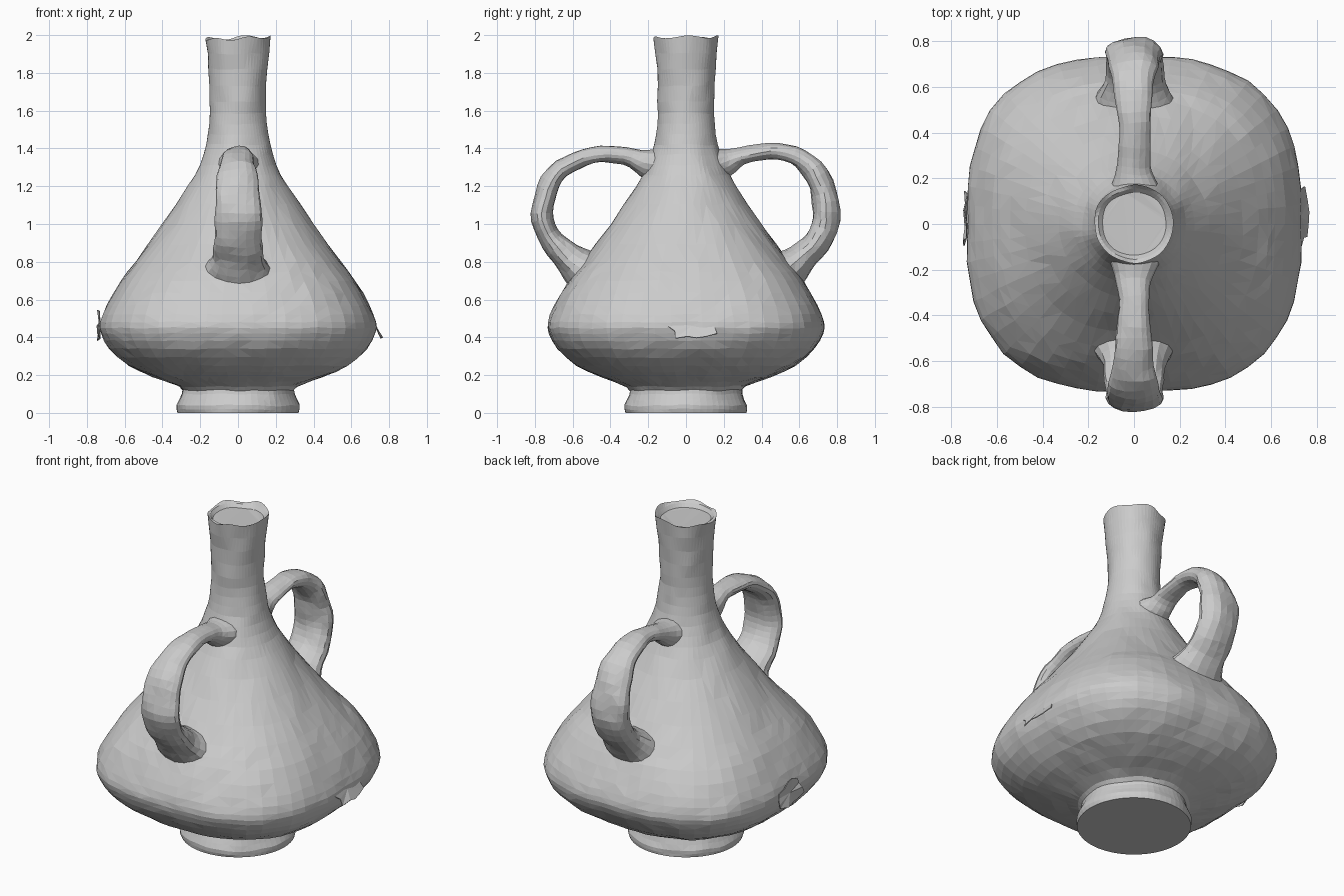
import bpy, bmesh, math, random
from mathutils import Vector, noise

random.seed(4)
if "Cube" in bpy.data.objects:
    bpy.data.objects.remove(bpy.data.objects["Cube"])

clay = bpy.data.materials.new("grey clay")
clay.use_nodes = True
colour = (0.6, 0.6, 0.6, 1)
clay.diffuse_color = colour
shader = clay.node_tree.nodes["Principled BSDF"]
shader.inputs["Base Color"].default_value = colour
shader.inputs["Roughness"].default_value = 0.8


def smooth_path(points, steps):
    """Catmull-Rom curve through points of any dimension."""
    pts = [Vector(p) for p in points]
    pts = [pts[0] * 2 - pts[1]] + pts + [pts[-1] * 2 - pts[-2]]
    out = []
    for a, b, c, d in zip(pts, pts[1:], pts[2:], pts[3:]):
        for i in range(steps):
            t = i / steps
            out.append((b * 2 + (c - a) * t + (a * 2 - b * 5 + c * 4 - d) * t ** 2
                        + (b * 3 - a - c * 3 + d) * t ** 3) / 2)
    return out + [pts[-2]]


def loft(name, rings, wobble):
    """Skin a list of point rings, cap the ends and add a hand-formed unevenness."""
    bm = bmesh.new()
    loops = [[bm.verts.new(p) for p in ring] for ring in rings]
    n = len(loops[0])
    for low, high in zip(loops, loops[1:]):
        for i in range(n):
            j = (i + 1) % n
            bm.faces.new((low[i], low[j], high[j], high[i]))
    bm.faces.new(loops[0])
    bm.faces.new(loops[-1])
    for v in bm.verts:
        if v.co.z > 0.01:
            v.co += noise.noise_vector(v.co * 9) * wobble
    bmesh.ops.recalc_face_normals(bm, faces=bm.faces)
    bmesh.ops.triangulate(bm, faces=bm.faces)
    return finish(name, bm)


def finish(name, bm):
    mesh = bpy.data.meshes.new(name)
    bm.to_mesh(mesh)
    bm.free()
    mesh.materials.append(clay)
    obj = bpy.data.objects.new(name, mesh)
    bpy.context.collection.objects.link(obj)
    return obj


# Vase body: rounded-square at the belly, round at the foot and neck
profile = [(.32, 0), (.325, .04), (.3, .1), (.315, .14), (.45, .19), (.58, .25),
           (.68, .34), (.725, .42), (.73, .48), (.695, .57), (.62, .7), (.545, .8),
           (.4, 1), (.265, 1.2), (.205, 1.31), (.168, 1.42), (.152, 1.53),
           (.148, 1.65), (.155, 1.82), (.173, 1.985)]
SIDES = 56
rings = []
outer = smooth_path(profile, 2)
for r, z in outer + [Vector((.157, 1.975)), Vector((.14, 1.955))]:
    blend = min(1, max(0, (r - .35) / .3))
    power = 2 + .75 * blend
    ring = []
    for i in range(SIDES):
        a = math.tau * i / SIDES
        c, s = math.cos(a), math.sin(a)
        k = r / (abs(c) ** power + abs(s) ** power) ** (1 / power)
        # chipped lip
        lip = .014 * math.sin(3 * a + 1) * math.cos(2 * a) if z > 1.98 else 0
        ring.append((k * c, k * s, z + lip))
    rings.append(ring)
loft("vase_body", rings, .008)

# Handles: (distance out, height, half width, half thickness)
back = [(.1, 1.3, .13, .1), (.21, 1.325, .09, .075), (.3, 1.36, .07, .047),
        (.44, 1.385, .072, .043), (.57, 1.365, .085, .05), (.67, 1.29, .105, .06),
        (.73, 1.16, .12, .07), (.742, 1.02, .125, .075), (.69, .9, .125, .072),
        (.61, .82, .14, .085), (.52, .74, .19, .12)]
front = [(.1, 1.3, .13, .1), (.22, 1.325, .09, .07), (.32, 1.36, .07, .045),
         (.45, 1.37, .075, .042), (.58, 1.34, .085, .045), (.69, 1.26, .105, .052),
         (.75, 1.14, .12, .058), (.757, 1.02, .125, .06), (.71, .91, .125, .062),
         (.62, .82, .14, .085), (.52, .74, .19, .12)]


def make_handle(name, points, side):
    path = smooth_path(points, 3)
    rings = []
    for i, (y, z, width, thick) in enumerate(path):
        t = path[min(i + 1, len(path) - 1)] - path[max(i - 1, 0)]
        tangent = Vector((0, t[0], t[1])).normalized()
        across = Vector((0, -tangent.z, tangent.y))
        ring = []
        for k in range(16):
            a = math.tau * k / 16
            p = Vector((width * math.cos(a), y, z)) + across * thick * math.sin(a)
            ring.append((p.x, p.y * side, p.z))
        rings.append(ring)
    loft(name, rings, .012)


make_handle("back_handle", back, 1)
make_handle("front_handle", front, -1)

# Ragged flakes standing off the cracked sides of the belly
for name, side, lean in (("right_flake", -1, 0), ("left_flake", 1, .045)):
    bm = bmesh.new()
    ring = []
    for i in range(14):
        a = math.tau * i / 14
        r = random.uniform(.6, 1)
        z = .46 + .09 * r * math.sin(a)
        x = .735 - lean * math.sin(a) * r + random.uniform(-.01, .01)
        ring.append(bm.verts.new((side * x, .03 + .15 * r * math.cos(a), z)))
    centre = bm.verts.new((side * .73, .03, .46))
    for i in range(14):
        bm.faces.new((ring[i], ring[(i + 1) % 14], centre))
    flake = finish(name, bm)
    shell = flake.modifiers.new("thickness", 'SOLIDIFY')
    shell.thickness = .005
